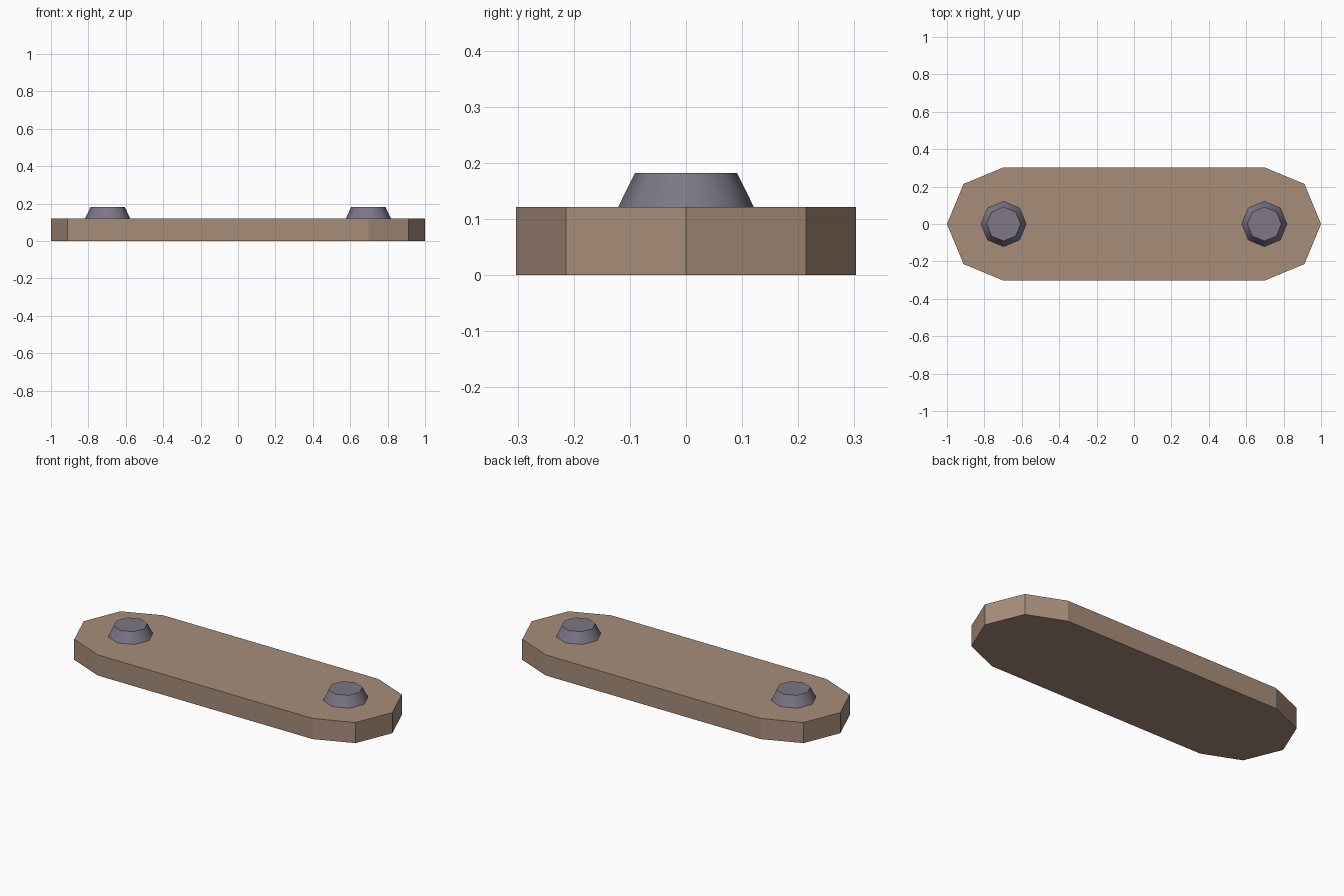
import bpy
import bmesh
from math import cos, sin, pi, radians

cube = bpy.data.objects.get("Cube")
if cube:
    bpy.data.objects.remove(cube, do_unlink=True)

END_X = 0.697        # centre of each rounded end
END_RADIUS = 0.303
THICKNESS = 0.121
STUD_HEIGHT = 0.061


def make_material(name, colour):
    mat = bpy.data.materials.new(name)
    mat.use_nodes = True
    mat.diffuse_color = colour
    mat.node_tree.nodes["Principled BSDF"].inputs["Base Color"].default_value = colour
    return mat


def make_object(name, bm, mat):
    bmesh.ops.recalc_face_normals(bm, faces=bm.faces)
    mesh = bpy.data.meshes.new(name)
    bm.to_mesh(mesh)
    bm.free()
    mesh.materials.append(mat)
    obj = bpy.data.objects.new(name, mesh)
    bpy.context.collection.objects.link(obj)
    return obj


wood = make_material("tan wood", (0.39, 0.27, 0.195, 1))
metal = make_material("grey violet metal", (0.205, 0.185, 0.24, 1))

# Plank: two half octagons joined by straight sides, extruded upward
bm = bmesh.new()
outline = []
for side, start in ((1, -pi / 2), (-1, pi / 2)):
    for i in range(5):
        a = start + i * pi / 4
        outline.append(bm.verts.new((side * END_X + END_RADIUS * cos(a),
                                     END_RADIUS * sin(a), 0)))
base = bm.faces.new(outline)
top = bmesh.ops.extrude_face_region(bm, geom=[base])["geom"]
bmesh.ops.translate(bm, vec=(0, 0, THICKNESS),
                    verts=[v for v in top if isinstance(v, bmesh.types.BMVert)])
make_object("plank", bm, wood)

# Studs: tapered eight-sided bolts with smooth sides and flat caps
for name, x in (("left_stud", END_X), ("right_stud", -END_X)):
    bm = bmesh.new()
    bmesh.ops.create_cone(bm, cap_ends=True, segments=8, radius1=0.121,
                          radius2=0.091, depth=STUD_HEIGHT)
    stud = make_object(name, bm, metal)
    stud.location = (x, 0, THICKNESS + STUD_HEIGHT / 2)
    bpy.ops.object.select_all(action="DESELECT")
    stud.select_set(True)
    bpy.context.view_layer.objects.active = stud
    bpy.ops.object.shade_smooth_by_angle(angle=radians(50))
